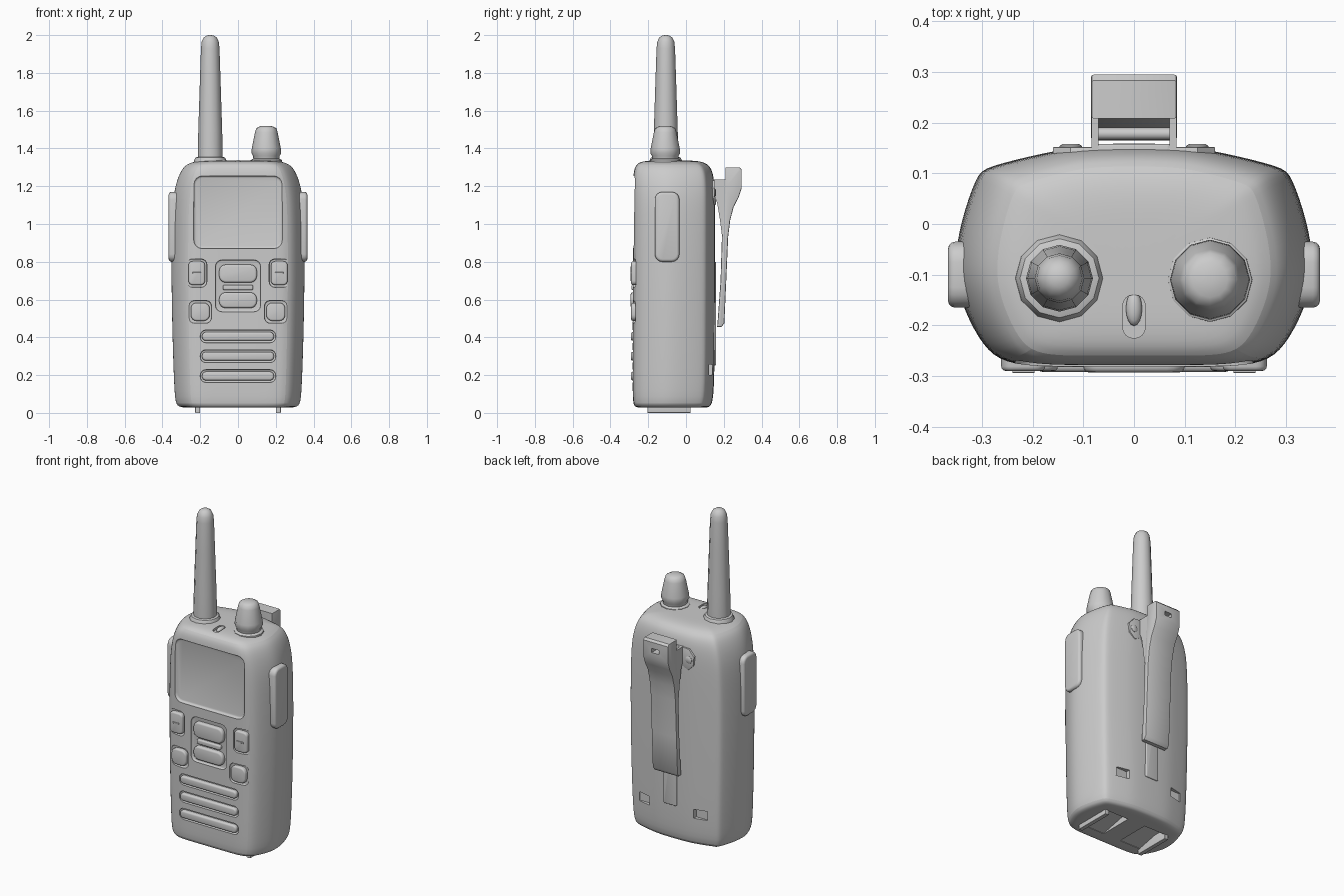
import bpy, bmesh, math
from mathutils import Vector

if "Cube" in bpy.data.objects:
    bpy.data.objects.remove(bpy.data.objects["Cube"])


def finish(name, bm, angle=35):
    bmesh.ops.recalc_face_normals(bm, faces=bm.faces)
    me = bpy.data.meshes.new(name)
    bm.to_mesh(me)
    bm.free()
    ob = bpy.data.objects.new(name, me)
    bpy.context.collection.objects.link(ob)
    smooth(ob, angle)
    return ob


def smooth(ob, angle=35):
    bpy.ops.object.select_all(action='DESELECT')
    ob.select_set(True)
    bpy.context.view_layer.objects.active = ob
    bpy.ops.object.shade_smooth_by_angle(angle=math.radians(angle))


def rounded(name, lo, hi, axis=1, R=0.02, r=0.006, angle=50):
    """Box with corner radius R around the given axis and edge radius r on its caps."""
    lo, hi = Vector(lo), Vector(hi)
    bm = bmesh.new()
    bmesh.ops.create_cube(bm, size=1)
    for v in bm.verts:
        v.co = Vector([lo[i] + (v.co[i] + 0.5) * (hi[i] - lo[i]) for i in range(3)])
    flat = lambda e: abs(e.verts[0].co[axis] - e.verts[1].co[axis]) < 1e-6
    if R:
        bmesh.ops.bevel(bm, geom=[e for e in bm.edges if not flat(e)], offset=R,
                        segments=4, profile=0.5, affect='EDGES')
    if r:
        bmesh.ops.bevel(bm, geom=[e for e in bm.edges if flat(e)], offset=r,
                        segments=3, profile=0.5, affect='EDGES')
    return finish(name, bm, angle)


def prism(name, pts, a, b, axis=0, bevel=0.0):
    """Extrude a 2D outline along x (axis 0) or y (axis 1)."""
    bm = bmesh.new()
    put = lambda p, t: (t, p[0], p[1]) if axis == 0 else (p[0], t, p[1])
    f = bm.faces.new([bm.verts.new(put(p, a)) for p in pts])
    new = bmesh.ops.extrude_face_region(bm, geom=[f])['geom']
    d = Vector((b - a, 0, 0)) if axis == 0 else Vector((0, b - a, 0))
    bmesh.ops.translate(bm, verts=[v for v in new if isinstance(v, bmesh.types.BMVert)], vec=d)
    if bevel:
        caps = [e for e in bm.edges if abs(e.verts[0].co[axis] - e.verts[1].co[axis]) < 1e-6]
        bmesh.ops.bevel(bm, geom=caps, offset=bevel, segments=2, profile=0.5, affect='EDGES')
    return finish(name, bm)


def loft(name, rings, angle=35):
    """Skin a list of closed rings of points and cap both ends."""
    bm = bmesh.new()
    vs = [[bm.verts.new(p) for p in ring] for ring in rings]
    n = len(vs[0])
    for a, b in zip(vs, vs[1:]):
        for i in range(n):
            bm.faces.new((a[i], a[(i + 1) % n], b[(i + 1) % n], b[i]))
    bm.faces.new(vs[0])
    bm.faces.new(vs[-1])
    return finish(name, bm, angle)


def lathe(name, x, y, prof, n=12, angle=40):
    circ = [(math.cos(2 * math.pi * i / n), math.sin(2 * math.pi * i / n)) for i in range(n)]
    return loft(name, [[(x + r * c, y + r * s, z) for c, s in circ] for r, z in prof], angle)


def bake(ob):
    me = bpy.data.meshes.new_from_object(ob.evaluated_get(bpy.context.evaluated_depsgraph_get()))
    ob.modifiers.clear()
    ob.data = me


def cut(ob, cutters):
    for c in cutters:
        m = ob.modifiers.new('cut', 'BOOLEAN')
        m.operation, m.solver, m.object = 'DIFFERENCE', 'EXACT', c
    bake(ob)
    for c in cutters:
        bpy.data.objects.remove(c)
    smooth(ob, 35)


# Body: one cross-section (u = share of half width, v = front to back) lofted upwards
half = [(0.3, 0), (0.58, 0), (0.76, 0.025), (0.87, 0.12), (0.98, 0.31), (1.01, 0.46),
        (0.97, 0.66), (0.88, 0.87), (0.83, 0.905), (0.5, 0.97), (0.28, 1.0)]
section = half + [(-u, v) for u, v in reversed(half)]
levels = [(.028, .18, -.18, .06), (.026, .30, -.262, .115), (.04, .33, -.28, .138),
          (.12, .338, -.283, .15), (.45, .349, -.282, .153), (.8, .354, -.281, .154),
          (1.08, .35, -.281, .154), (1.19, .336, -.281, .153), (1.27, .31, -.279, .145),
          (1.32, .275, -.265, .12), (1.335, .21, -.22, .06), (1.336, .1, -.15, .0)]
body = loft('body', [[(u * w, f + v * (b - f), z) for u, v in section] for z, w, f, b in levels])
sub = body.modifiers.new('smooth', 'SUBSURF')
sub.levels = sub.render_levels = 2
bake(body)

# Recesses for screen, keys, speaker, battery door and charging contacts
GRILLE = (.405, .30, .195)
cutters = [rounded('c', (-.235, -.4, .87), (.235, -.264, 1.255), 1, .045, .012),
           rounded('c', (-.12, -.4, .535), (.12, -.27, .81), 1, .035, .008)]
for z in GRILLE:
    cutters.append(rounded('c', (-.2, -.4, z - .034), (.2, -.27, z + .034), 1, .03, .006))
for s in (-1, 1):
    for xa, xb, za, zb in ((.165, .275, .665, .815), (.14, .262, .475, .595)):
        cutters.append(rounded('c', (min(s * xa, s * xb), -.4, za),
                               (max(s * xa, s * xb), -.266, zb), 1, .03, .006))
    cutters.append(rounded('c', (s * .19 - .04, .115, .2), (s * .19 + .04, .3, .255), 1, 0, 0))
    cutters.append(prism('c', [(-.19, -.1), (-.19, .03), (.02, .075), (.02, -.1)],
                         s * .135 - .075, s * .135 + .075))
cutters.append(rounded('c', (-.022, -.225, 1.322), (.022, -.14, 1.4), 2, .02, 0))
cut(body, cutters)

# Front keys, mirrored left and right
for side, s in (('left', -1), ('right', 1)):
    for nm, xa, xb, za, zb, R in (('tall_key', .175, .262, .677, .803, .022),
                                  ('small_key', .15, .25, .487, .583, .032)):
        rounded(f'{nm}_{side}', (min(s * xa, s * xb), -.29, za),
                (max(s * xa, s * xb), -.22, zb), 1, R, .009)
    rounded(f'key_mark_{side}', (s * .218 - .022, -.294, .737), (s * .218 + .022, -.28, .745), 1, 0, .002)
    # Side grip pad
    rounded(f'side_pad_{side}', (min(s * .3, s * .367), -.165, .80),
            (max(s * .3, s * .367), -.035, 1.17), 0, .04, .014)
    # Bottom contact rail
    rounded(f'bottom_rail_{side}', (s * .214 - .013, -.205, 0), (s * .214 + .013, .025, .06), 0, 0, .003)
    # Clip bracket ear with its screw
    prism(f'bracket_ear_{side}', [(s * .06, 1.235), (s * .125, 1.23), (s * .16, 1.19), (s * .155, 1.135),
                                  (s * .12, 1.1), (s * .06, 1.13)], .115, .152, 1, .003)
    screw = lathe(f'screw_{side}', 0, 0, [(.022, -.01), (.022, .006), (.016, .01)])
    screw.rotation_euler = (-math.pi / 2, 0, 0)
    screw.location = (s * .125, .148, 1.165)
    # Clip side cheek
    prism(f'clip_cheek_{side}', [(.14, 1.235), (.23, 1.235), (.245, 1.1), (.215, 1.0), (.19, .94),
                                 (.18, 1.02), (.165, 1.11), (.145, 1.16)], s * .07, s * .084)

# Central rocker keys
rounded('rocker_up', (-.1, -.293, .69), (.1, -.22, .785), 1, .035, .011)
rounded('rocker_bar', (-.08, -.288, .65), (.08, -.22, .678), 1, .01, .006)
rounded('rocker_down', (-.1, -.293, .555), (.1, -.22, .638), 1, .035, .011)

# Speaker bars
for i, z in enumerate(GRILLE):
    rounded(f'speaker_bar_{i + 1}', (-.19, -.292, z - .023), (.19, -.22, z + .023), 1, .02, .01)

# Antenna with collar, volume knob with collar
lathe('antenna_collar', -.147, -.107, [(.09, 1.31), (.086, 1.335), (.078, 1.352), (.06, 1.358)])
lathe('antenna', -.147, -.107, [(.066, 1.33), (.066, 1.38), (.063, 1.5), (.055, 1.75), (.049, 1.93),
                                (.045, 1.965), (.034, 1.988), (.018, 1.998), (.004, 2.0)], 12, 60)
lathe('knob_collar', .15, -.11, [(.084, 1.315), (.083, 1.338), (.07, 1.346)])
lathe('knob', .15, -.11, [(.068, 1.33), (.07, 1.36), (.079, 1.375), (.077, 1.40), (.06, 1.485),
                          (.053, 1.507), (.035, 1.517), (.008, 1.52)], 12, 45)

# Status light
bm = bmesh.new()
bmesh.ops.create_uvsphere(bm, u_segments=16, v_segments=8, radius=1)
for v in bm.verts:
    v.co = Vector((v.co.x * .016, v.co.y * .034 - .167, v.co.z * .014 + 1.326))
finish('status_light', bm, 60)

# Belt clip: bent arm with hollow head, hinge pin, mounting plate and back rib
clip = prism('belt_clip', [(.208, 1.30), (.283, 1.30), (.295, 1.288), (.295, 1.19), (.278, 1.14),
                           (.252, 1.09), (.234, 1.02), (.223, .93), (.213, .7), (.203, .475),
                           (.188, .455), (.165, .455), (.168, .49), (.183, .7), (.19, .93),
                           (.197, 1.05), (.206, 1.13), (.208, 1.2)], -.085, .085, 0, .006)
cut(clip, [rounded('c', (-.025, .15, 1.225), (.025, .4, 1.25), 1, 0, 0)])
pin = lathe('hinge_pin', 0, 0, [(.012, -.08), (.012, .08)])
pin.rotation_euler = (0, math.pi / 2, 0)
pin.location = (0, .178, 1.195)
rounded('clip_mount', (-.075, .11, 1.1), (.075, .158, 1.235), 1, .01, .004)
rounded('back_rib', (-.045, .11, .25), (.045, .159, .8), 1, .01, .006)
